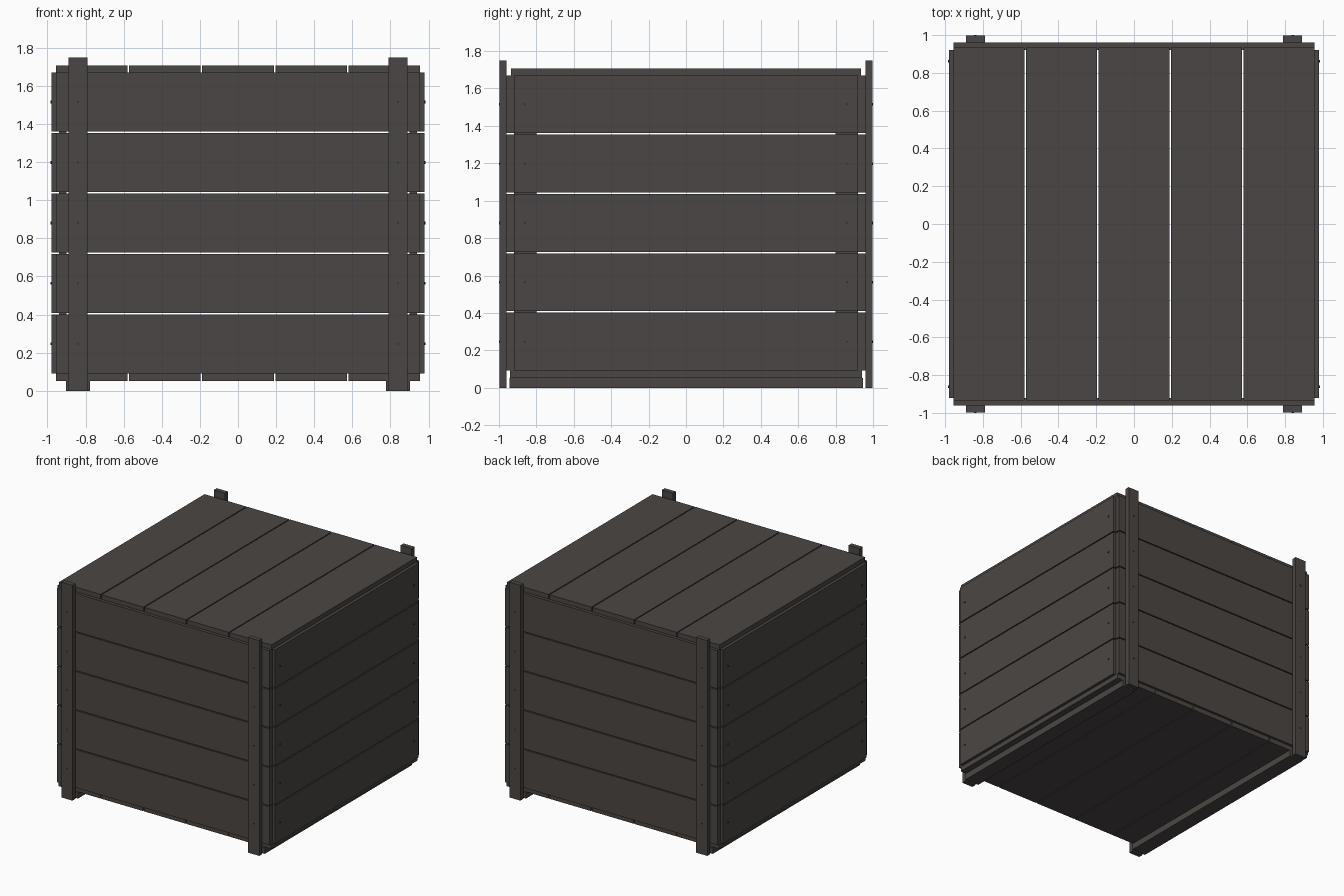
import bpy, bmesh
from mathutils import Matrix

if "Cube" in bpy.data.objects:
    bpy.data.objects.remove(bpy.data.objects["Cube"])


def material(name, rgb):
    m = bpy.data.materials.new(name)
    m.diffuse_color = (*rgb, 1)
    m.use_nodes = True
    m.node_tree.nodes["Principled BSDF"].inputs["Base Color"].default_value = m.diffuse_color
    return m


WOOD = material("dark wood", (0.070, 0.062, 0.058))
IRON = material("dark iron", (0.040, 0.037, 0.036))


def finish(bm, name, mat):
    mesh = bpy.data.meshes.new(name)
    bm.to_mesh(mesh)
    bm.free()
    mesh.materials.append(mat)
    obj = bpy.data.objects.new(name, mesh)
    bpy.context.collection.objects.link(obj)
    return obj


def box(name, x, y, z):
    """Box from (min, max) pairs."""
    bm = bmesh.new()
    size = [abs(b - a) for a, b in (x, y, z)]
    mid = [(a + b) / 2 for a, b in (x, y, z)]
    bmesh.ops.create_cube(bm, size=1, matrix=Matrix.Translation(mid) @ Matrix.Diagonal((*size, 1)))
    return finish(bm, name, WOOD)


def nail(name, loc, axis):
    bm = bmesh.new()
    rot = Matrix.Rotation(1.5707963, 4, 'Y' if axis == 'X' else 'X')
    bmesh.ops.create_cone(bm, cap_ends=True, segments=8, radius1=0.007, radius2=0.007,
                          depth=0.012, matrix=Matrix.Translation(loc) @ rot)
    finish(bm, name, IRON)


GAP = 0.008
Z0, Z1 = 0.092, 1.67
PITCH_Z = (Z1 - Z0 + GAP) / 5
PITCH_X = (1.91 + GAP) / 5

# floor and lid planks run front to back
for i in range(5):
    a = -0.955 + i * PITCH_X
    span = (a, a + PITCH_X - GAP)
    box(f"floor_plank_{i}", span, (-0.94, 0.94), (0.052, Z0))
    box(f"lid_plank_{i}", span, (-0.935, 0.935), (Z1, 1.708))

# wall planks on all four sides
for s in (-1, 1):
    wall = "front" if s < 0 else "back"
    side = "left" if s < 0 else "right"
    for i in range(5):
        a = Z0 + i * PITCH_Z
        span = (a, a + PITCH_Z - GAP)
        mid = sum(span) / 2
        box(f"{wall}_plank_{i}", (-0.955, 0.955), (s * 0.92, s * 0.96), span)
        box(f"{side}_plank_{i}", (s * 0.94, s * 0.979), (-0.92, 0.92), span)
        # nails through side planks and battens
        for t in (-1, 1):
            nail(f"{side}_nail", (s * 0.979, t * 0.862, mid), 'X')
            nail(f"{wall}_batten_nail", (t * 0.84, s * 0.994, mid), 'Y')

    # skid under the floor
    box(f"{side}_skid", (s * 0.777, s * 0.903), (-0.945, 0.945), (0, 0.052))
    # outer battens and inner corner posts
    for t in (-1, 1):
        box(f"{wall}_batten", (t * 0.79, t * 0.89), (s * 0.96, s * 0.998), (0, 1.75))
        box(f"{wall}_inner_post", (t * 0.90, t * 0.94), (s * 0.80, s * 0.92), (Z0, Z1))
